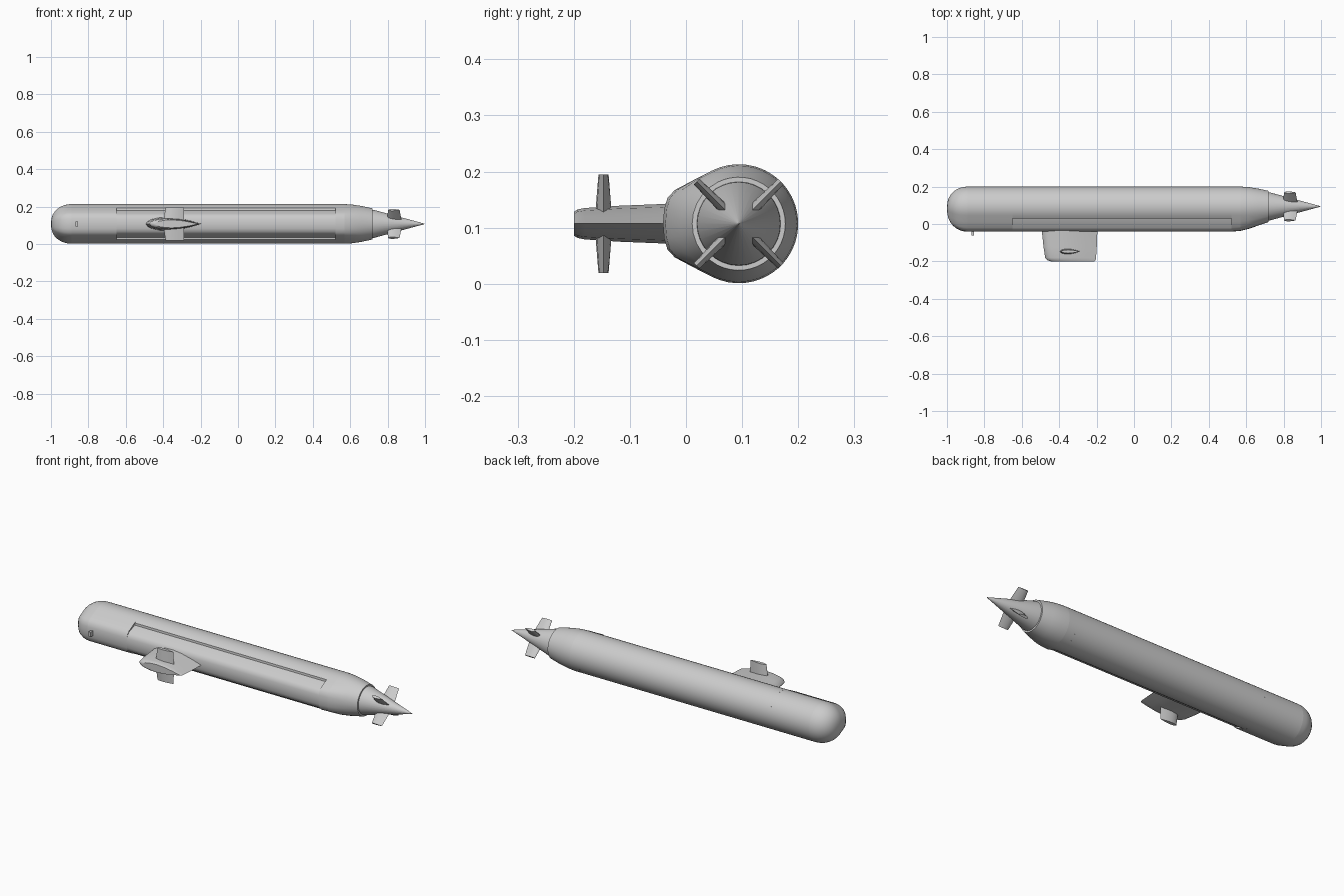
import bpy, bmesh, math
from mathutils import Vector

if "Cube" in bpy.data.objects:
    bpy.data.objects.remove(bpy.data.objects["Cube"])

CY, CZ, R = 0.094, 0.107, 0.106   # hull axis and radius


def finish(name, bm, angle=30):
    bmesh.ops.recalc_face_normals(bm, faces=bm.faces)
    mesh = bpy.data.meshes.new(name)
    bm.to_mesh(mesh)
    bm.free()
    ob = bpy.data.objects.new(name, mesh)
    bpy.context.collection.objects.link(ob)
    bpy.ops.object.select_all(action='DESELECT')
    ob.select_set(True)
    bpy.context.view_layer.objects.active = ob
    bpy.ops.object.shade_smooth_by_angle(angle=math.radians(angle))
    return ob


def loft(bm, sections, caps=True):
    rings = [[bm.verts.new(p) for p in s] for s in sections]
    n = len(rings[0])
    for a, b in zip(rings, rings[1:]):
        for i in range(n):
            j = (i + 1) % n
            bm.faces.new((a[i], a[j], b[j], b[i]))
    if caps:
        bm.faces.new(rings[0])
        bm.faces.new(rings[-1][::-1])
    return rings


# Deck casing half profiles: (y, half width)
SMOOTH = [(0.012, 0.077), (-0.020, 0.060), (-0.033, 0.046), (-0.039, 0.026), (-0.041, 0)]
STEPPED = [(0.029, 0.073), (-0.020, 0.054), (-0.033, 0.042), (-0.039, 0.025), (-0.041, 0)]


def section(x, r=R, deck=1.0, stepped=False, shrink=1.0):
    end = math.radians(127 if stepped else 117)
    half = []
    for i in range(15):
        a = end * i / 14
        half.append((CY + r * math.cos(a), r * math.sin(a)))
    prof = STEPPED if stepped else SMOOTH
    for k, (y, w) in enumerate(prof):
        a = end + (math.pi - end) * (k + 1) / len(prof)
        cy, cw = CY + r * math.cos(a), r * math.sin(a)
        half.append((cy + (y - cy) * deck, cw + (w - cw) * deck))
    full = half + [(y, -w) for y, w in half[-2:0:-1]]
    mid = 0.085
    return [Vector((x, mid + (y - mid) * shrink, CZ + w * shrink)) for y, w in full]


# Hull: rounded bow, smooth fore body, stepped mid body, tapering stern
stations = []
for i in range(9):
    t = math.radians(2 + 88 * i / 8)
    stations.append(section(-0.89 - 0.11 * math.cos(t), shrink=math.sin(t) ** 0.85))
stations.append(section(-0.65))
for x in (-0.65, -0.40, -0.16, 0.085, 0.33, 0.52):
    stations.append(section(x, stepped=True))
for x, r, d in ((0.52, R, 1), (0.57, R, 0.85), (0.61, 0.1035, 0.55),
                (0.66, 0.096, 0.2), (0.72, 0.083, 0)):
    stations.append(section(x, r, d))
bm = bmesh.new()
rings = loft(bm, stations)
# Split the skin along the panel joints
joints = [set(rings[i]) for i in (8, 9, 11, 12, 13, 14, 15, 17)]
cut = [e for e in bm.edges if any(e.verts[0] in j and e.verts[1] in j for j in joints)]
bmesh.ops.recalc_face_normals(bm, faces=bm.faces)
bmesh.ops.split_edges(bm, edges=cut)
finish("hull", bm)

# Tail cone
bm = bmesh.new()
cone = []
for x, r in ((0.715, 0.075), (0.73, 0.074), (0.998, 0.001)):
    cone.append([Vector((x, CY + r * math.cos(a), CZ + r * math.sin(a)))
                 for a in (2 * math.pi * i / 32 for i in range(32))])
loft(bm, cone)
finish("tail_cone", bm)


def foil(name, origin, span, thick, sections):
    """Streamlined fin: sections are (distance, nose x, tail x, thickness)."""
    shape = [(0, 0), (0.03, 0.38), (0.1, 0.68), (0.25, 0.95), (0.4, 1),
             (0.6, 0.84), (0.8, 0.48), (1, 0)]
    outline = shape + [(u, -v) for u, v in shape[-2:0:-1]]
    o, s, t = Vector(origin), Vector(span), Vector(thick)
    bm = bmesh.new()
    loft(bm, [[o + s * d + t * (v * w / 2) + Vector((x0 + (x1 - x0) * u, 0, 0))
               for u, v in outline] for d, x0, x1, w in sections])
    return finish(name, bm, 35)


# Sail
foil("sail", (0, 0, CZ), (0, -1, 0), (0, 0, 1),
     [(0.02, -0.495, -0.195, 0.074), (0.045, -0.492, -0.196, 0.070),
      (0.12, -0.484, -0.199, 0.064), (0.18, -0.475, -0.203, 0.056),
      (0.193, -0.465, -0.205, 0.051), (0.200, -0.445, -0.212, 0.042)])

# Sail planes
for side, label in ((1, "left"), (-1, "right")):
    foil("sail_plane_" + label, (0, -0.147, CZ), (0, 0, side), (0, 1, 0),
         [(0.015, -0.398, -0.288, 0.030), (0.088, -0.388, -0.290, 0.018)])

# Cross-shaped tail fins
for i in range(4):
    a = math.radians(45 + 90 * i)
    c, s = math.cos(a), math.sin(a)
    foil("tail_fin_%d" % (i + 1), (0, CY, CZ), (0, c, s), (0, -s, c),
         [(0.025, 0.795, 0.875, 0.020), (0.106, 0.803, 0.864, 0.014)])

# Small sensor post on the fore deck
bm = bmesh.new()
bmesh.ops.create_cube(bm, size=1)
for v in bm.verts:
    v.co = Vector((-0.862 + v.co.x * 0.014, -0.045 + v.co.y * 0.034, CZ + v.co.z * 0.026))
finish("sensor_post", bm)
